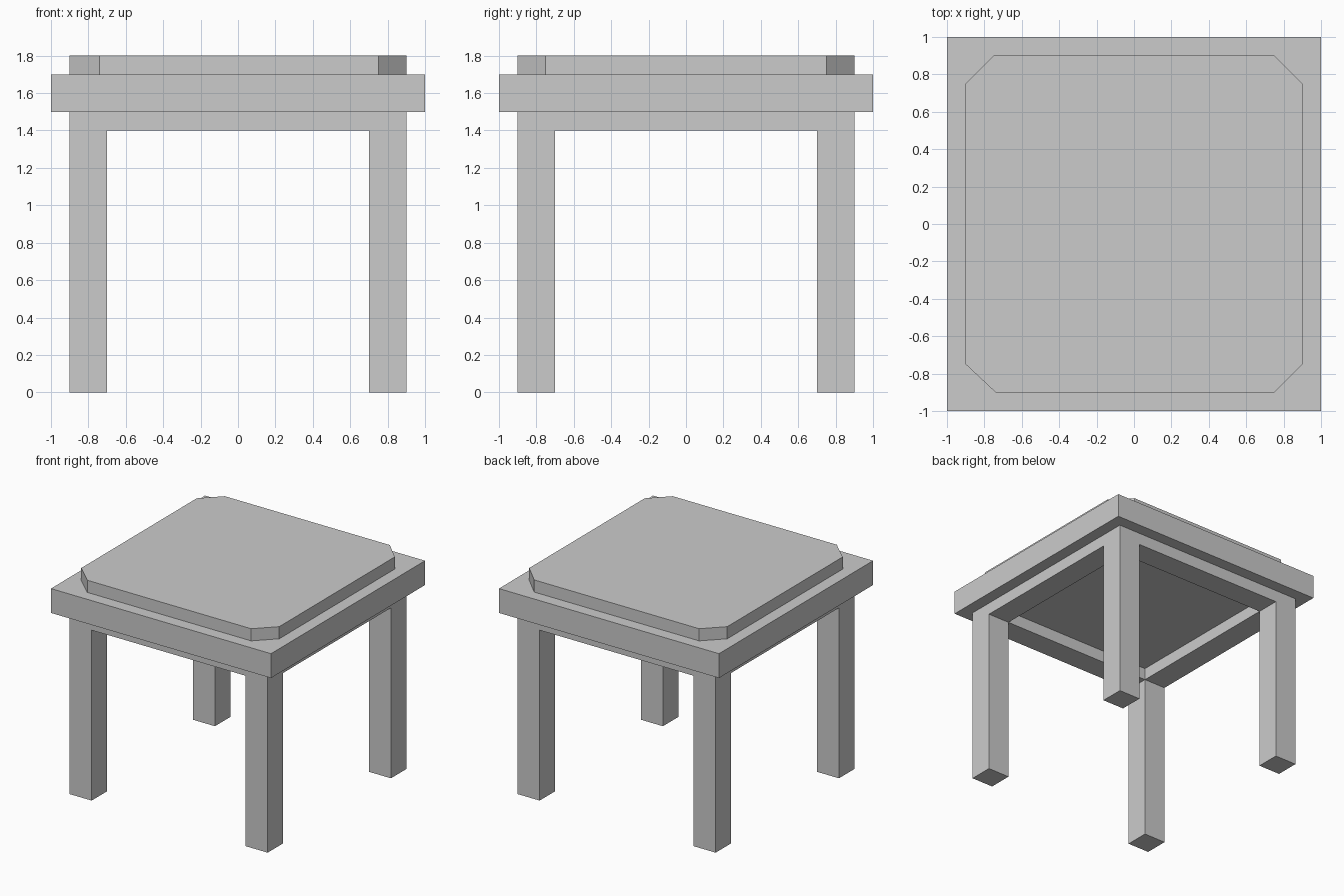
import bpy
import bmesh

cube = bpy.data.objects.get("Cube")
if cube:
    bpy.data.objects.remove(cube, do_unlink=True)

# One plain grey for the whole table
grey = bpy.data.materials.new("light grey")
grey.use_nodes = True
colour = (0.6, 0.6, 0.6, 1)
grey.diffuse_color = colour
grey.node_tree.nodes["Principled BSDF"].inputs["Base Color"].default_value = colour


def prism(name, outline, bottom, top):
    """Extrude a flat outline straight up from bottom to top."""
    bm = bmesh.new()
    base = bm.faces.new([bm.verts.new((x, y, bottom)) for x, y in outline])
    up = bmesh.ops.extrude_face_region(bm, geom=[base], use_keep_orig=True)["geom"]
    bmesh.ops.translate(bm, vec=(0, 0, top - bottom),
                        verts=[v for v in up if isinstance(v, bmesh.types.BMVert)])
    bmesh.ops.recalc_face_normals(bm, faces=bm.faces)
    mesh = bpy.data.meshes.new(name)
    bm.to_mesh(mesh)
    bm.free()
    mesh.materials.append(grey)
    obj = bpy.data.objects.new(name, mesh)
    bpy.context.collection.objects.link(obj)
    return obj


def box(name, x, y, half_x, half_y, bottom, top):
    outline = [(x - half_x, y - half_y), (x + half_x, y - half_y),
               (x + half_x, y + half_y), (x - half_x, y + half_y)]
    return prism(name, outline, bottom, top)


# Square legs, flush with the rails
for side_x, word_x in ((-1, "right"), (1, "left")):
    for side_y, word_y in ((-1, "front"), (1, "back")):
        box(f"{word_y}_{word_x}_leg", side_x * 0.8, side_y * 0.8, 0.1, 0.1, 0, 1.5)

# Rails between the legs
for side, word_x, word_y in ((-1, "right", "front"), (1, "left", "back")):
    box(f"{word_x}_rail", side * 0.8, 0, 0.1, 0.7, 1.4, 1.5)
    box(f"{word_y}_rail", 0, side * 0.8, 0.7, 0.1, 1.4, 1.5)

# Overhanging slab
box("table_top", 0, 0, 1, 1, 1.5, 1.7)

# Raised panel with cut corners
e, c = 0.9, 0.75
prism("raised_panel", [(-0.74, -e), (c, -e), (e, -c), (e, c),
                       (c, e), (-c, e), (-e, c), (-e, -c)], 1.7, 1.8)
